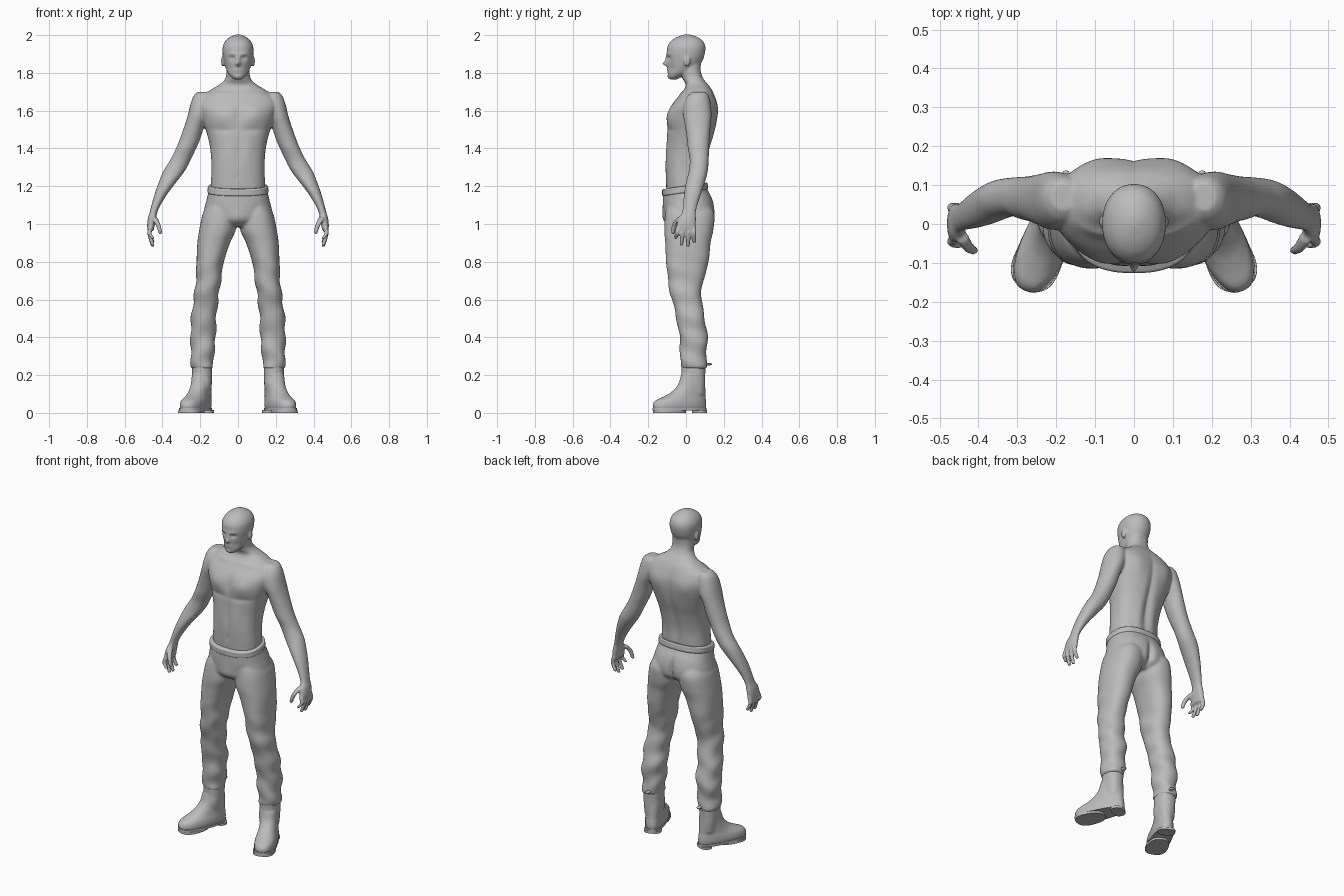
import bpy, bmesh, math
from mathutils import Vector, Matrix

grey = bpy.data.materials.new("plain_grey")
grey.diffuse_color = (0.5, 0.5, 0.5, 1)


def catmull(rows, steps):
    """Smoothly resample a table of section rows."""
    out = []
    for i in range(len(rows) - 1):
        p = [rows[max(0, min(len(rows) - 1, i + k))] for k in (-1, 0, 1, 2)]
        for s in range(steps):
            t = s / steps
            out.append([0.5 * (2 * b + (c - a) * t + (2 * a - 5 * b + 4 * c - d) * t * t
                               + (3 * b - a - 3 * c + d) * t ** 3) for a, b, c, d in zip(*p)])
    return out + [list(rows[-1])]


def loft(bm, rows, power=2.3, n=48, steps=4, side=1, place=None, shape=None):
    """Skin horizontal superellipse sections given as (z, x0, x1, y0, y1)."""
    rings, verts = [], []
    for z, x0, x1, y0, y1 in catmull(rows, steps):
        ring = []
        for k in range(n):
            a = 2 * math.pi * k / n
            c, s = math.cos(a), math.sin(a)
            x = (x0 + x1) / 2 + (x1 - x0) / 2 * math.copysign(abs(c) ** (2 / power), c)
            y = (y0 + y1) / 2 + (y1 - y0) / 2 * math.copysign(abs(s) ** (2 / power), s)
            p = Vector((x, y, z))
            if shape:
                p = shape(p)
            if place:
                p = place @ p
            ring.append(bm.verts.new((p.x * side, p.y, p.z)))
        rings.append(ring)
        verts += ring
    for a, b in zip(rings, rings[1:]):
        for k in range(n):
            bm.faces.new((a[k], a[(k + 1) % n], b[(k + 1) % n], b[k]))
    bm.faces.new(rings[0])
    bm.faces.new(rings[-1])
    return verts


def centred(rows):
    return [(z, -w, w, y0, y1) for z, w, y0, y1 in rows]


def relief(verts, mid, front, back=()):
    """Push soft bumps (x, z, rx, rz, dy) into the front or back, on both sides."""
    for v in verts:
        x, y, z = v.co
        fade = min(1, abs(y - mid) / 0.04)
        for bx, bz, rx, rz, dy in (front if y < mid else back):
            v.co.y += fade * dy * math.exp(-((abs(x) - bx) / rx) ** 2 - ((z - bz) / rz) ** 2)


def ellipsoid(bm, c, r, side):
    rows = []
    for i in range(11):
        a = math.pi * (i - 5) / 10.4
        k = math.cos(a)
        rows.append((c[2] + r[2] * math.sin(a), c[0] - r[0] * k, c[0] + r[0] * k,
                     c[1] - r[1] * k, c[1] + r[1] * k))
    loft(bm, rows, power=2, n=16, steps=1, side=side)


def digit(bm, pts, r0, r1, side):
    """Tapered finger with a rounded tip."""
    last = len(pts) - 1
    tubes = [(*p, r0 + (r1 - r0) * i / last) for i, p in enumerate(pts)]
    x, y, z = pts[-1]
    tubes += [(x, y, z - r1 * .5, r1 * .8), (x, y, z - r1 * .85, r1 * .35)]
    loft(bm, [(z, x - r, x + r, y - r, y + r) for x, y, z, r in tubes],
         power=2, n=16, side=side)


def finish(name, bm, voxel=0, smooth=3):
    bmesh.ops.recalc_face_normals(bm, faces=bm.faces)
    for f in bm.faces:
        f.smooth = True
    me = bpy.data.meshes.new(name)
    bm.to_mesh(me)
    bm.free()
    me.materials.append(grey)
    ob = bpy.data.objects.new(name, me)
    bpy.context.collection.objects.link(ob)
    if voxel:
        m = ob.modifiers.new("blend", 'REMESH')
        m.mode, m.voxel_size, m.use_smooth_shade = 'VOXEL', voxel, True
        m = ob.modifiers.new("soften", 'SMOOTH')
        m.factor, m.iterations = 0.5, smooth
    else:
        me.set_sharp_from_angle(angle=math.radians(40))


# bare upper body: torso and neck
bm = bmesh.new()
torso = loft(bm, centred([
    (1.10, .135, -.10, .09), (1.20, .143, -.105, .098), (1.30, .14, -.108, .102),
    (1.40, .147, -.103, .125), (1.48, .165, -.10, .15), (1.55, .188, -.097, .164),
    (1.62, .208, -.08, .167), (1.67, .195, -.045, .155), (1.71, .145, -.012, .138),
    (1.738, .098, -.002, .118), (1.77, .067, -.018, .092), (1.81, .061, -.03, .078),
    (1.86, .058, -.03, .08)]), power=2.4, n=80)
relief(torso, 0.04,
       [(.085, 1.575, .06, .045, -.014), (0, 1.57, .014, .06, .007), (.08, 1.5, .06, .014, .006),
        (0, 1.26, .009, .011, .008), (.09, 1.69, .06, .010, -.008), (0, 1.37, .012, .09, .004),
        (.05, 1.38, .03, .07, -.004)],
       [(0, 1.42, .02, .2, -.014), (.10, 1.60, .05, .06, .009), (.05, 1.3, .025, .1, .005)])

# head with face relief
head = loft(bm, centred([
    (1.765, .02, -.085, -.045), (1.78, .038, -.092, -.02), (1.80, .054, -.095, .02),
    (1.83, .066, -.097, .06), (1.86, .074, -.098, .085), (1.90, .081, -.101, .099),
    (1.94, .080, -.098, .102), (1.97, .066, -.078, .088), (1.99, .042, -.047, .06),
    (2.003, .012, -.008, .022)]), power=2.15, n=96, steps=6)
relief(head, 0.0,
       [(0, 1.848, .012, .012, -.028), (0, 1.872, .010, .018, -.012), (.03, 1.899, .025, .008, -.006),
        (.032, 1.88, .014, .009, .012), (0, 1.815, .022, .005, -.007), (0, 1.801, .02, .004, -.003),
        (0, 1.78, .02, .010, -.007), (.045, 1.825, .015, .02, .006)])

# ears, arms and hands
finger_rows = [(-.04, -.054, .928), (-.012, -.024, .893), (.016, .010, .888), (.041, .044, .908)]
for s in (1, -1):
    ellipsoid(bm, (.08, .006, 1.862), (.010, .017, .029), s)
    loft(bm, [
        (1.70, .15, .212, .035, .105), (1.68, .13, .234, .01, .12), (1.64, .13, .25, -.01, .13),
        (1.58, .15, .265, -.015, .135), (1.52, .178, .283, -.005, .13), (1.45, .20, .308, .005, .125),
        (1.40, .222, .328, .01, .122), (1.34, .25, .358, .02, .12), (1.28, .282, .395, .015, .115),
        (1.22, .328, .42, 0, .10), (1.16, .373, .441, -.01, .08), (1.10, .41, .458, -.015, .06),
        (1.06, .428, .468, -.022, .052), (1.03, .433, .477, -.04, .053), (.99, .441, .481, -.05, .052),
        (.965, .447, .478, -.045, .049)], power=2.1, n=40, side=s)
    for y0, y1, z1 in finger_rows:
        digit(bm, [(.461, y0, .985), (.469, (y0 + y1) / 2, .95), (.452, y1, z1)], .0135, .0105, s)
    digit(bm, [(.445, -.03, 1.035), (.425, -.06, 1.0), (.411, -.068, .955)], .018, .0105, s)
finish("bare_upper_body", bm, .006)

# trousers: hips, then both legs with cloth wrinkles
def tilt_waist(p):
    p.z += .15 * p.y * max(0, min(1, (p.z - 1.05) / .12))
    return p


def wrinkle(p):
    k = max(0, min(1, (.85 - p.z) / .2))
    p.x += k * .004 * math.sin(52 * p.z + 14 * p.y)
    p.y += k * .004 * math.sin(41 * p.z + 20 * p.x)
    return p


bm = bmesh.new()
hips = loft(bm, centred([
    (.985, .12, -.07, .10), (1.02, .19, -.108, .143), (1.07, .181, -.118, .152),
    (1.12, .168, -.122, .14), (1.165, .158, -.122, .115), (1.185, .157, -.123, .111),
    (1.20, .156, -.122, .11)]), power=2.4, n=80, shape=tilt_waist)
relief(hips, 0.0, [(0, 1.03, .04, .05, -.012), (.10, 1.05, .02, .05, .005)],
       [(0, 1.05, .016, .07, -.025)])
for s in (1, -1):
    loft(bm, [
        (1.10, .02, .16, -.10, .125), (1.05, .01, .187, -.11, .15), (.97, .012, .205, -.115, .145),
        (.90, .042, .215, -.11, .13), (.80, .075, .22, -.105, .12), (.70, .09, .223, -.095, .092),
        (.60, .105, .235, -.075, .082), (.50, .115, .248, -.05, .10), (.40, .118, .251, -.035, .113),
        (.30, .128, .25, -.029, .109), (.255, .13, .249, -.03, .108), (.235, .133, .246, -.028, .106)],
        side=s, shape=wrinkle, steps=6)
finish("trousers", bm, .0075)

# raised waistband
bm = bmesh.new()
loft(bm, centred([(1.165, .156, -.121, .113), (1.172, .161, -.126, .117), (1.19, .160, -.126, .115),
                  (1.198, .160, -.126, .114), (1.203, .155, -.121, .109)]),
     power=2.4, n=80, shape=tilt_waist)
finish("waistband", bm)


# boots: shaft, turned-out foot and pull tab
def foot_taper(p):
    p.x *= 1 - (p.y + .08) * max(0, 1 - p.z / .12)
    return p


turn = Matrix.Translation((.19, .04, 0)) @ Matrix.Rotation(math.radians(23), 4, 'Z')
for s, label in ((1, "left"), (-1, "right")):
    bm = bmesh.new()
    loft(bm, [(.10, .145, .235, -.02, .098), (.15, .139, .241, -.03, .102),
              (.20, .137, .243, -.024, .102), (.258, .136, .243, -.024, .104)], side=s)
    loft(bm, [(.015, -.055, .055, -.225, .068), (.04, -.060, .060, -.231, .071),
              (.065, -.058, .058, -.216, .069), (.085, -.053, .053, -.172, .066),
              (.11, -.050, .050, -.125, .065), (.15, -.049, .049, -.085, .063),
              (.20, -.048, .048, -.068, .06)], side=s, place=turn, shape=foot_taper)
    ellipsoid(bm, (.175, .118, .258), (.016, .024, .008), s)
    finish(label + "_boot", bm, .0065)

    # sole plate with separate forefoot and heel pads
    bm = bmesh.new()
    for z0, z1, w, y0, y1 in ((.012, .026, .060, -.23, .072), (0, .014, .058, -.226, -.05),
                              (0, .014, .056, .0, .070)):
        loft(bm, [(z0, -w, w, y0, y1), (z1, -w, w, y0, y1)], power=2.5, n=48, steps=1,
             side=s, place=turn, shape=foot_taper)
    finish(label + "_sole", bm)
